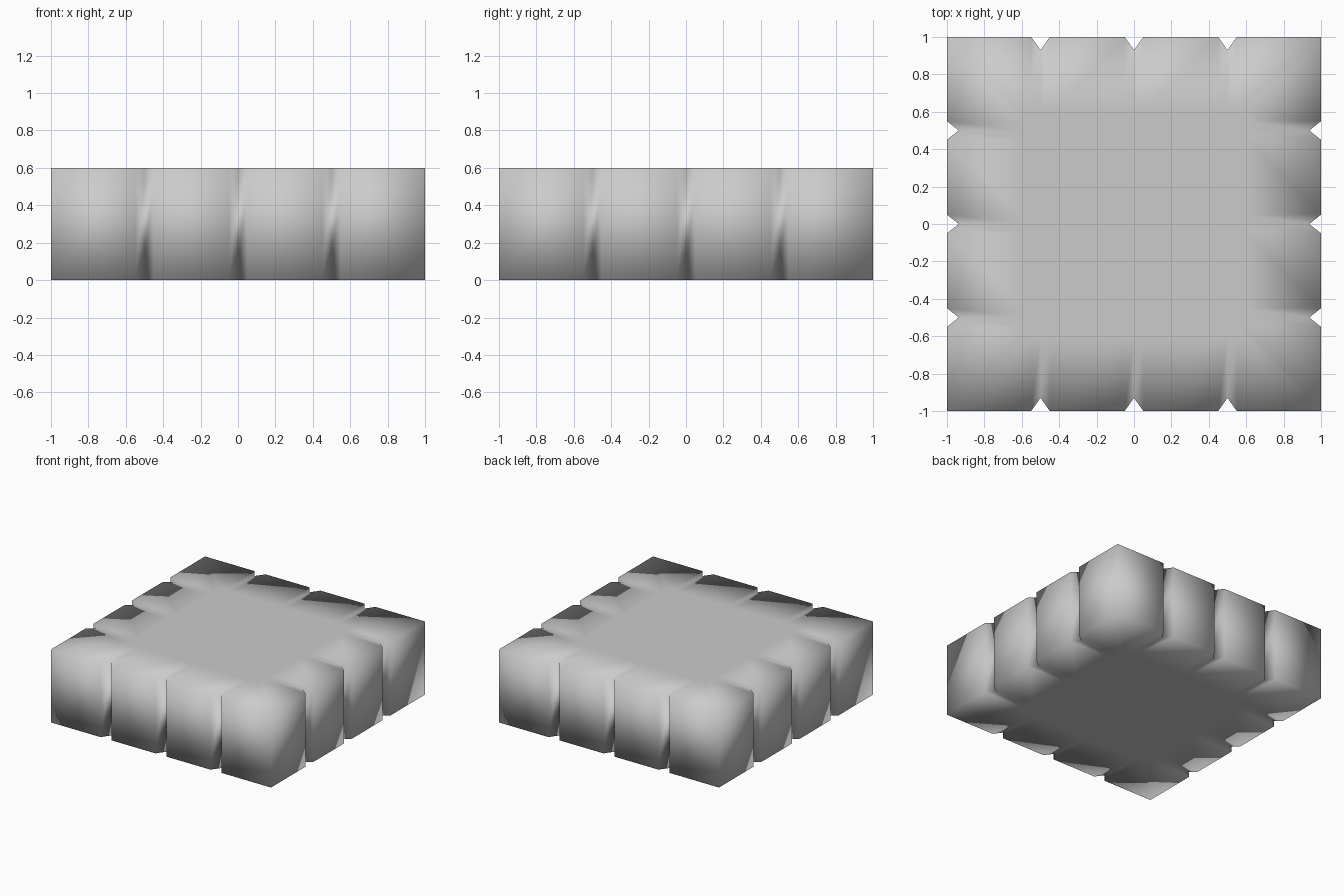
import bpy, bmesh

if "Cube" in bpy.data.objects:
    bpy.data.objects.remove(bpy.data.objects["Cube"])

HEIGHT = 0.6
FLAT = 0.6          # half-size of the flat middle panel
HALF_NOTCH = 0.05


def side_points(depth):
    """One side of the outline, as (along, outward) pairs from corner to corner."""
    pts = [(-1.0, 1.0)]
    for c in (-0.5, 0.0, 0.5):
        pts += [(c - HALF_NOTCH, 1.0), (c, 1.0 - depth), (c + HALF_NOTCH, 1.0)]
    return pts


# Outline, counter-clockwise: front, right, back, left
front_back, left_right = side_points(0.07), side_points(0.063)
outline = [(a, -o) for a, o in front_back]
outline += [(o, a) for a, o in left_right]
outline += [(-a, o) for a, o in front_back]
outline += [(-o, -a) for a, o in left_right]


def clamp(v):
    return max(-FLAT, min(FLAT, v))


# Notched slab: side walls, a border ring and a flat panel on top and bottom
bm = bmesh.new()
n = len(outline)


def ring(z, inner):
    return [bm.verts.new((clamp(x), clamp(y), z) if inner else (x, y, z)) for x, y in outline]


rings = [ring(0, True), ring(0, False), ring(HEIGHT, False), ring(HEIGHT, True)]
for low, high in zip(rings, rings[1:]):
    for i in range(n):
        j = (i + 1) % n
        bm.faces.new((low[i], low[j], high[j], high[i]))
bm.faces.new(rings[3])
bm.faces.new(list(reversed(rings[0])))
bmesh.ops.remove_doubles(bm, verts=bm.verts, dist=1e-5)
bmesh.ops.recalc_face_normals(bm, faces=bm.faces)
for f in bm.faces:
    f.smooth = True

mesh = bpy.data.meshes.new("notched_slab")
bm.to_mesh(mesh)
bm.free()
bpy.context.collection.objects.link(bpy.data.objects.new("notched_slab", mesh))
